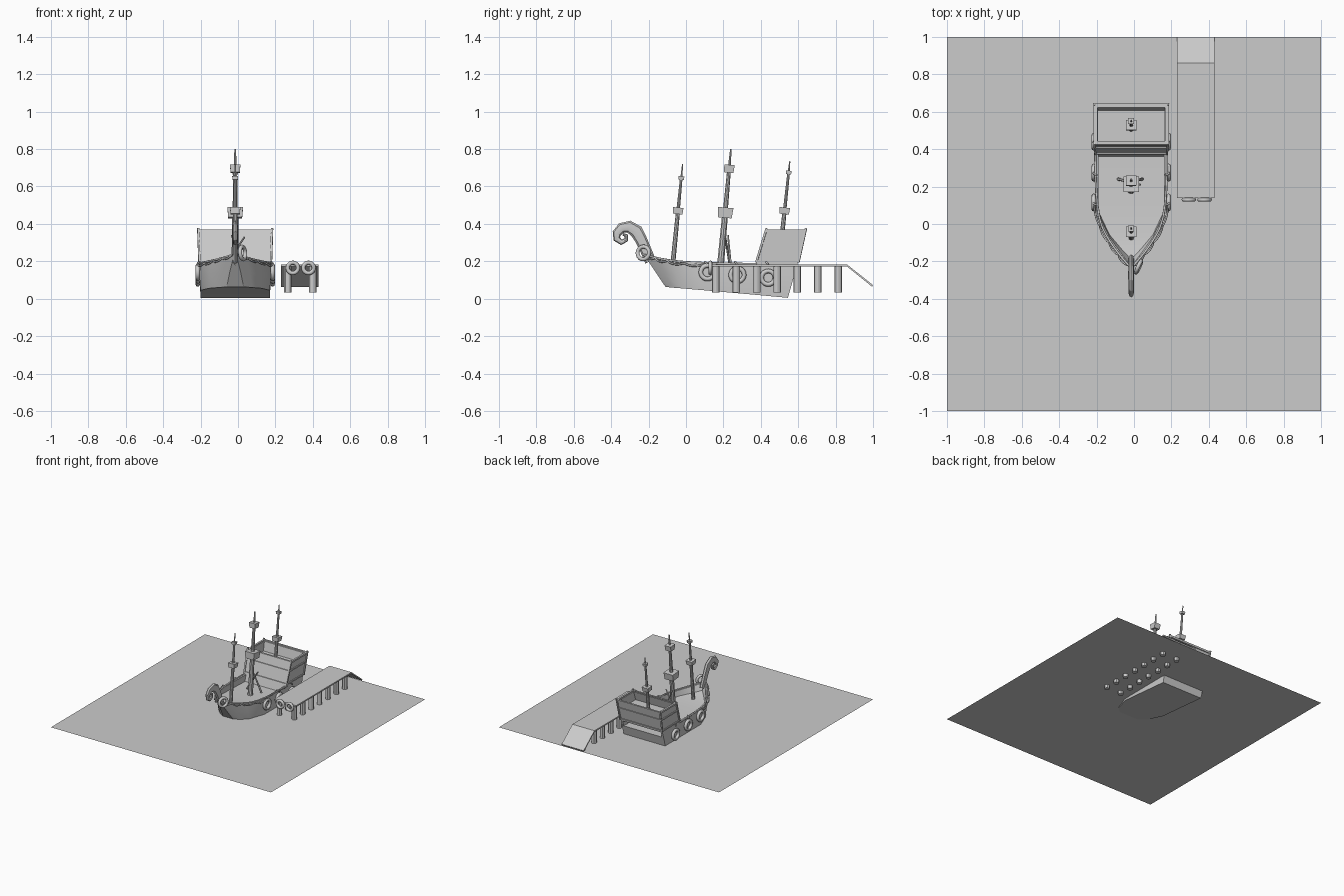
import bpy, bmesh, math
from mathutils import Vector, Matrix

if "Cube" in bpy.data.objects:
    bpy.data.objects.remove(bpy.data.objects["Cube"])

CX = -0.015  # ship centre line


def make(name, verts, faces, smooth=False):
    me = bpy.data.meshes.new(name)
    me.from_pydata([tuple(v) for v in verts], [], faces)
    bm = bmesh.new()
    bm.from_mesh(me)
    bmesh.ops.recalc_face_normals(bm, faces=bm.faces)
    bm.to_mesh(me)
    bm.free()
    ob = bpy.data.objects.new(name, me)
    bpy.context.collection.objects.link(ob)
    if smooth:
        bpy.ops.object.select_all(action='DESELECT')
        ob.select_set(True)
        bpy.context.view_layer.objects.active = ob
        bpy.ops.object.shade_smooth_by_angle()
    return ob


def loft(name, rings, smooth=False, closed=False):
    n, m = len(rings[0]), len(rings)
    faces = []
    for i in range(m if closed else m - 1):
        a, b = i * n, (i + 1) % m * n
        faces += [(a + j, a + (j + 1) % n, b + (j + 1) % n, b + j) for j in range(n)]
    if not closed:
        faces += [tuple(range(n)), tuple(range((m - 1) * n, m * n))]
    return make(name, [v for r in rings for v in r], faces, smooth)


def rod(name, p, q, r1, r2, sides=10, turn=0.0):
    p, q = Vector(p), Vector(q)
    rot = (q - p).to_track_quat('Z', 'Y')
    ring = lambda c, r: [c + rot @ Vector((r * math.cos(turn + k * math.tau / sides),
                                           r * math.sin(turn + k * math.tau / sides), 0))
                         for k in range(sides)]
    return loft(name, [ring(p, r1), ring(q, r2)], sides > 6)


def box(name, lo, hi):
    (a, b, c), (d, e, f) = lo, hi
    return loft(name, [[(x, b, c), (x, e, c), (x, e, f), (x, b, f)] for x in (a, d)])


def tyre(name, loc, R, r, axis):
    bpy.ops.mesh.primitive_torus_add(major_radius=R, minor_radius=r, major_segments=20,
                                     minor_segments=8, location=loc)
    ob = bpy.context.object
    ob.name = name
    ob.rotation_euler = Vector(axis).to_track_quat('Z', 'Y').to_euler()
    bpy.ops.object.shade_smooth_by_angle(angle=math.radians(60))


def rope(name, pts, r):
    cu = bpy.data.curves.new(name, 'CURVE')
    cu.dimensions = '3D'
    cu.bevel_depth, cu.bevel_resolution, cu.resolution_u = r, 2, 4
    sp = cu.splines.new('NURBS')
    sp.points.add(len(pts) - 1)
    for p, c in zip(sp.points, pts):
        p.co = (*c, 1)
    sp.use_endpoint_u = True
    bpy.context.collection.objects.link(bpy.data.objects.new(name, cu))


# water sheet
make('water', [(-1, -1, .06), (1, -1, .06), (1, 1, .06), (-1, 1, .06)], [(0, 1, 2, 3)])

# hull: stations of bottom (y, z, half width) and gunwale (y, z, half width)
stations = [(.545, .005, .185, .60, .20, .187), (.36, .022, .185, .38, .185, .188),
            (.10, .045, .185, .05, .19, .188), (-.03, .056, .14, -.07, .20, .13),
            (-.08, .06, .09, -.16, .217, .065), (-.11, .064, .045, -.225, .235, .006)]
rings = []
for yb, zb, wb, yt, zt, wt in stations:
    mix = lambda a, b, t: a + (b - a) * t
    ym, zm, wm = mix(yb, yt, .5), mix(zb, zt, .5), mix(wb, wt, .55) + .004
    yd, zd, wd = mix(yb, yt, .68), mix(zb, zt, .68), max(wt - .014, .001)
    half = [(wb, yb, zb), (wm, ym, zm), (wt, yt, zt), (wd, yt, zt), (wd, yd, zd)]
    rings.append([(CX + w, y, z) for w, y, z in half] +
                 [(CX - w, y, z) for w, y, z in reversed(half)])
loft('hull', rings, True)

# gunwale rail and draped bow ropes
for s in (1, -1):
    rope('gunwale_rail', [(CX + s * (st[5] + .004), st[3], st[4]) for st in stations[1:]], .006)
    tops = [(.188, .10, .185), (.16, -.01, .19), (.11, -.10, .203), (.06, -.165, .218), (.012, -.22, .232)]
    for a, b in zip(tops, tops[1:]):
        m = [(u + v) / 2 for u, v in zip(a, b)]
        rope('bow_rope', [(CX + s * (a[0] + .008), a[1], a[2]),
                          (CX + s * (m[0] + .022), m[1] - .012, m[2] - .025),
                          (CX + s * (b[0] + .008), b[1], b[2])], .005)

# stern castle, raked aft, with a sunken floor
def castle_ring(t, grow):
    z = .135 + t * .235
    y0, y1 = .36 + t * .072, .585 + t * .052
    w = .186 + .008 * t + grow
    return [(CX - w, y0 - grow, z), (CX + w, y0 - grow, z), (CX + w, y1 + grow, z), (CX - w, y1 + grow, z)]


loft('stern_castle', [castle_ring(.2 if i == 0 else t, g) for i, (t, g) in
                      enumerate(((0, 0), (.97, 0), (.97, -.014), (.66, -.014)))])
make('castle_front_wall', [castle_ring(0, 0)[0], castle_ring(0, 0)[1],
                           castle_ring(.5, 0)[1], castle_ring(.5, 0)[0]], [(0, 1, 2, 3)])
for t, h in ((.25, .05), (.66, .05), (.94, .06)):
    loft('castle_belt', [castle_ring(t, -.008), castle_ring(t, .007),
                         castle_ring(t + h, .007), castle_ring(t + h, -.008)], closed=True)
for s in (0, 1, 2, 3):
    rod('castle_corner_post', castle_ring(.25, .003)[s], castle_ring(1.03, .003)[s], .008, .008, 4, math.pi / 4)

# masts: base, top, base radius, tops as (height, half width, height size)
def mast(name, base, top, r, tops):
    base, top = Vector(base), Vector(top)
    cuts = [base] + [base.lerp(top, (z - base.z) / (top.z - base.z)) for z, _, _ in tops] + [top]
    for i in range(3):
        rod(name, cuts[i], cuts[i + 1], r * (1 - .3 * i), r * (.82 - .3 * i), 10)
    for (z, w, h), c in zip(tops, cuts[1:]):
        d = (top - base).normalized() * h / 2
        rod(name + '_top', c - d, c + d, w * 1.25, w * 1.41, 4, math.pi / 4)


mast('fore_mast', (CX, -.075, .14), (CX, -.018, .72), .014, [(.47, .028, .035), (.645, .016, .02)])
mast('main_mast', (CX, .18, .13), (CX, .24, .80), .02, [(.46, .042, .055), (.695, .028, .042)])
mast('mizzen_mast', (CX, .507, .28), (CX, .555, .735), .014, [(.47, .028, .035), (.675, .016, .02)])

# fallen spars against the main mast
rod('loose_spar', (CX - .07, .24, .15), (CX + .05, .21, .33), .008, .005, 6)
rod('loose_spar', (CX + .06, .24, .15), (CX - .02, .225, .34), .008, .004, 6)

# curled figurehead: centre line (y, z, half thickness)
curl = [(-.19, .20, .03), (-.215, .26, .03), (-.24, .315, .032), (-.265, .36, .036), (-.305, .385, .033),
        (-.345, .378, .028), (-.37, .35, .024), (-.37, .32, .019), (-.345, .302, .015), (-.32, .315, .012),
        (-.32, .338, .011), (-.338, .345, .006)]
rings = []
for i, (y, z, h) in enumerate(curl):
    a, b = curl[max(i - 1, 0)], curl[min(i + 1, len(curl) - 1)]
    n = Vector((0, -(b[1] - a[1]), b[0] - a[0])).normalized()
    w = .009 + .2 * h
    rings.append([Vector((CX, y, z)) + n * h * math.sin(k * math.pi / 4) +
                  Vector((w * math.cos(k * math.pi / 4), 0, 0)) for k in range(8)])
loft('figurehead', rings, True)

# fender tyres on both sides and at the bow
for s in (1, -1):
    for y in (.115, .275, .44):
        tyre('hull_tyre', (CX + s * .2, y, .152 - .09 * y), .036, .012, (1, 0, 0))
        rope('tyre_rope', [(CX + s * .2, y, .18), (CX + s * .205, y - .01, .2), (CX + s * .18, y - .015, .195)], .005)
tyre('bow_tyre', (CX + .04, -.228, .245), .034, .011, (1, -.45, .1))

# pier: decking, ramp, piles and end tyres
box('pier_deck', (.23, .14, .173), (.43, .86, .184))
loft('pier_ramp', [[(x, .86, .173), (x, .86, .184), (x, 1, .073), (x, .995, .064)] for x in (.23, .43)])
for x in (.265, .40):
    for i in range(7):
        y = .16 + i * .109
        rod('pier_pile', (x, y, .033), (x, y, .175), .02, .02, 12)
for x in (.293, .377):
    tyre('pier_tyre', (x, .13, .165), .028, .011, (0, 1, 0))
